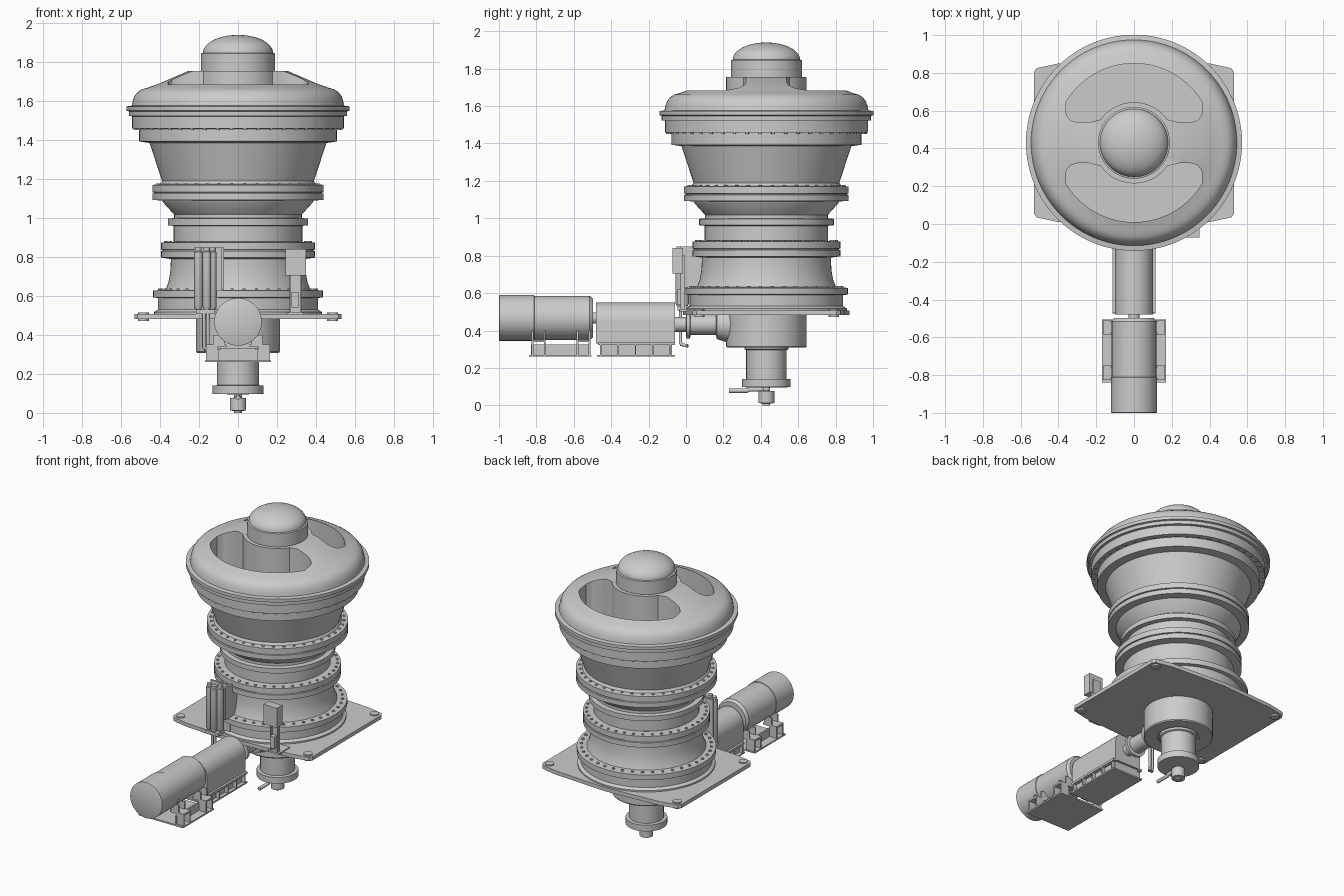
import bpy, bmesh, math
from mathutils import Vector

if "Cube" in bpy.data.objects:
    bpy.data.objects.remove(bpy.data.objects["Cube"])

CY = 0.43  # y of the machine's vertical axis


def finish(name, bm, loc=(0, 0, 0), rot=(0, 0, 0), angle=30):
    bmesh.ops.recalc_face_normals(bm, faces=bm.faces)
    me = bpy.data.meshes.new(name)
    bm.to_mesh(me)
    bm.free()
    ob = bpy.data.objects.new(name, me)
    bpy.context.collection.objects.link(ob)
    ob.location, ob.rotation_euler = loc, rot
    smooth(ob, angle)
    return ob


def smooth(ob, angle=30):
    bpy.ops.object.select_all(action='DESELECT')
    ob.select_set(True)
    bpy.context.view_layer.objects.active = ob
    bpy.ops.object.shade_smooth_by_angle(angle=math.radians(angle))


def lathe(name, prof, loc=(0, CY, 0), along_y=False, seg=96):
    """Solid of revolution from (radius, height) points."""
    bm = bmesh.new()
    rings = [[bm.verts.new((r * math.cos(2 * math.pi * i / seg),
                            r * math.sin(2 * math.pi * i / seg), z))
              for i in range(seg)] for r, z in prof]
    for a, b in zip(rings, rings[1:]):
        for i in range(seg):
            j = (i + 1) % seg
            bm.faces.new((a[i], a[j], b[j], b[i]))
    bm.faces.new(rings[0])
    bm.faces.new(rings[-1])
    return finish(name, bm, loc, (-math.pi / 2 if along_y else 0, 0, 0))


def prism(name, pts, lo, hi, loc=(0, 0, 0), rot=(0, 0, 0)):
    """Outline extruded along local z."""
    bm = bmesh.new()
    face = bm.faces.new([bm.verts.new((x, y, lo)) for x, y in pts])
    ext = bmesh.ops.extrude_face_region(bm, geom=[face])
    bmesh.ops.translate(bm, vec=(0, 0, hi - lo),
                        verts=[v for v in ext['geom'] if isinstance(v, bmesh.types.BMVert)])
    return finish(name, bm, loc, rot)


def box(name, x, y, z):
    return prism(name, [(x[0], y[0]), (x[1], y[0]), (x[1], y[1]), (x[0], y[1])], *z)


def pipe(name, pts, r):
    cu = bpy.data.curves.new(name, 'CURVE')
    cu.dimensions, cu.bevel_depth, cu.bevel_resolution = '3D', r, 3
    cu.use_fill_caps = True
    sp = cu.splines.new('POLY')
    sp.points.add(len(pts) - 1)
    for p, c in zip(sp.points, pts):
        p.co = (*c, 1)
    ob = bpy.data.objects.new(name, cu)
    bpy.context.collection.objects.link(ob)


def arc(r, a0, a1, n, cx=0, cy=0):
    return [(cx + r * math.cos(math.radians(a0 + (a1 - a0) * i / n)),
             cy + r * math.sin(math.radians(a0 + (a1 - a0) * i / n))) for i in range(n + 1)]


def bolts(name, r, z, n, size=0.009, h=0.008):
    bm = bmesh.new()
    for i in range(n):
        a = 2 * math.pi * (i + 0.5) / n
        ret = bmesh.ops.create_cone(bm, cap_ends=True, segments=6, radius1=size,
                                    radius2=size, depth=2 * h)
        bmesh.ops.translate(bm, verts=ret['verts'],
                            vec=(r * math.cos(a), CY + r * math.sin(a), z))
    finish(name, bm)


# Top bowl with the domed spider cap
bowl = lathe("spider_bowl", [
    (0.45, 1.385), (0.507, 1.393), (0.507, 1.458), (0.543, 1.46), (0.543, 1.522),
    (0.56, 1.524), (0.56, 1.548), (0.572, 1.551), (0.572, 1.573), (0.545, 1.577),
    (0.54, 1.602), (0.532, 1.625), (0.515, 1.647), (0.493, 1.661), (0.465, 1.669),
    (0.41, 1.688), (0.255, 1.755), (0.1, 1.755)])

# Two kidney shaped feed openings
right_end = [(0.24, 0.108), (0.30, 0.108), (0.335, 0.118), (0.358, 0.145), (0.36, 0.175)]
kidney = (right_end + arc(0.42, 31, 149, 40) + [(-x, y) for x, y in reversed(right_end)]
          + arc(0.215, 145, 35, 30))
for s in (0, math.pi):
    cut = prism("feed_cutter", kidney, 1.45, 1.9, (0, CY, 0), (0, 0, s))
    cut.hide_render = True
    mod = bowl.modifiers.new("feed", 'BOOLEAN')
    mod.operation, mod.solver, mod.object = 'DIFFERENCE', 'EXACT', cut
    bpy.context.view_layer.objects.active = bowl
    bpy.ops.object.modifier_apply(modifier=mod.name)
    bpy.data.objects.remove(cut)
smooth(bowl)

# Dome cap over the hub
dome = [(0.19, 1.72), (0.19, 1.845)]
dome += [(0.18 * math.cos(t * math.pi / 24), 1.848 + 0.092 * math.sin(t * math.pi / 24))
         for t in range(12)] + [(0.002, 1.94)]
lathe("hub_dome", dome)

# Shells and flanges
lathe("upper_shell", [
    (0.42, 1.40), (0.456, 1.392), (0.447, 1.365), (0.39, 1.19), (0.40, 1.174),
    (0.44, 1.170), (0.44, 1.133), (0.432, 1.131), (0.432, 1.127), (0.44, 1.125),
    (0.44, 1.093), (0.388, 1.09), (0.384, 1.08), (0.328, 1.018), (0.328, 1.0), (0.36, 0.997),
    (0.36, 0.963), (0.33, 0.96), (0.33, 0.88), (0.30, 0.86)])
lathe("lower_shell", [
    (0.30, 0.88), (0.395, 0.875), (0.395, 0.838), (0.387, 0.836), (0.387, 0.832),
    (0.395, 0.83), (0.395, 0.797), (0.345, 0.79), (0.345, 0.775), (0.348, 0.72),
    (0.357, 0.67), (0.372, 0.632), (0.435, 0.628), (0.435, 0.592), (0.41, 0.59),
    (0.41, 0.53), (0.43, 0.518), (0.43, 0.50)])
for nm, r, z in (("upper", 0.415, 1.17), ("middle", 0.374, 0.875), ("lower", 0.405, 0.63)):
    bolts(nm + "_flange_bolts", r, z, 40)
bolts("bowl_flange_bolts", 0.53, 1.46, 48)

# Base plate with corner pads
q = [(0.53, 0.375), (0.515, 0.395), (0.40, 0.42), (0, 0.445)]
half = [(x, -y) for x, y in reversed(q)] + q
outline = half + [(-x, y) for x, y in reversed(half) if x > 0]
prism("base_plate", outline, 0.482, 0.508, (0, CY, 0))
for sx in (-1, 1):
    for sy in (-1, 1):
        lathe("corner_pad", [(0.028, 0.472), (0.028, 0.515)], (sx * 0.485, CY + sy * 0.36, 0), seg=24)

# Drive housing and hydraulic cylinder below the plate
lathe("eccentric_housing", [(0.215, 0.49), (0.215, 0.315), (0.21, 0.308), (0.13, 0.308), (0.13, 0.32)])
lathe("hydraulic_cylinder", [
    (0.118, 0.32), (0.118, 0.30), (0.108, 0.295), (0.108, 0.142), (0.13, 0.14), (0.13, 0.097),
    (0.02, 0.095), (0.02, 0.078), (0.042, 0.076), (0.042, 0.012), (0.02, 0.010), (0.02, 0.0)])
pipe("hydraulic_pipe", [(0, 0.43, 0.085), (0, 0.34, 0.085), (0, 0.325, 0.078), (0, 0.23, 0.078)], 0.012)

# Pinion shaft housing, from the housing forward to the coupling
lathe("pinion_housing", [
    (0.04, -0.07), (0.04, 0.0), (0.075, 0.002), (0.075, 0.022), (0.055, 0.024), (0.055, 0.16),
    (0.078, 0.165), (0.095, 0.22), (0.095, 0.26)], (0, 0, 0.432), True, 48)

# Coupling guard: straight sides with a rounded top, on a ribbed base
guard = [(0.10, 0.33), (0.10, 0.45)] + arc(0.10, 4, 176, 20, 0, 0.45) + [(-0.10, 0.45), (-0.10, 0.33)]
prism("coupling_guard", guard, 0.06, 0.48, rot=(math.pi / 2, 0, 0))
for side in (-1, 1):
    x = sorted((side * 0.09, side * 0.115))
    box("guard_rail", x, (-0.47, -0.06), (0.322, 0.337))
    for i in range(5):
        box("guard_rib", x, (-0.46 + i * 0.093, -0.452 + i * 0.093), (0.265, 0.33))
box("guard_base", (-0.09, 0.09), (-0.455, -0.075), (0.265, 0.33))
box("guard_foot", (-0.115, 0.115), (-0.475, -0.06), (0.26, 0.27))

# Motor and its mounting feet
lathe("motor_body", [
    (0.118, -1.0), (0.122, -0.998), (0.122, -0.812), (0.118, -0.81), (0.118, -0.515),
    (0.105, -0.498), (0.03, -0.498), (0.03, -0.47)], (0, 0, 0.467), True, 64)
box("motor_base", (-0.17, 0.17), (-0.84, -0.505), (0.26, 0.27))
for side in (-1, 1):
    x = sorted((side * 0.105, side * 0.165))
    for y0 in (-0.825, -0.585):
        box("motor_foot", sorted((side * 0.06, side * 0.165)), (y0, y0 + 0.075), (0.338, 0.35))
        for d in (0, 0.065):
            box("motor_foot_rib", sorted((side * 0.07, side * 0.125)), (y0 + d, y0 + d + 0.01), (0.345, 0.40))
            box("base_rib", x, (y0 + d, y0 + d + 0.01), (0.265, 0.34))
    box("base_web", sorted((side * 0.10, side * 0.112)), (-0.83, -0.51), (0.265, 0.325))

# Filter cylinders and their bracket on the front left
for i, (x, y) in enumerate(((-0.203, -0.02), (-0.16, -0.035), (-0.132, -0.005))):
    lathe("filter_cylinder", [(0.014, 0.53), (0.022, 0.545), (0.022, 0.825), (0.016, 0.83),
                              (0.016, 0.848)], (x, y, 0), seg=24)
box("filter_back_plate", (-0.225, -0.075), (0.02, 0.03), (0.53, 0.85))
box("filter_side_plate", (-0.085, -0.073), (-0.03, 0.11), (0.63, 0.85))
box("filter_shelf", (-0.215, -0.12), (-0.045, 0.03), (0.508, 0.53))
for x in (-0.175, -0.155):
    pipe("filter_pipe", [(x, -0.03, 0.51), (x, -0.03, 0.34), (x + 0.01, -0.025, 0.325),
                         (x + 0.03, 0.01, 0.318)], 0.009)

# Control box on its stand on the front right
box("control_box", (0.245, 0.348), (-0.072, -0.015), (0.705, 0.84))
box("control_stand", (0.265, 0.325), (-0.015, -0.005), (0.51, 0.80))
for x in (0.265, 0.317):
    box("stand_flange", (x, x + 0.008), (-0.03, -0.005), (0.51, 0.72))
box("stand_valve", (0.275, 0.31), (-0.045, -0.01), (0.54, 0.62))
box("stand_foot", (0.25, 0.34), (-0.035, 0.08), (0.503, 0.515))
